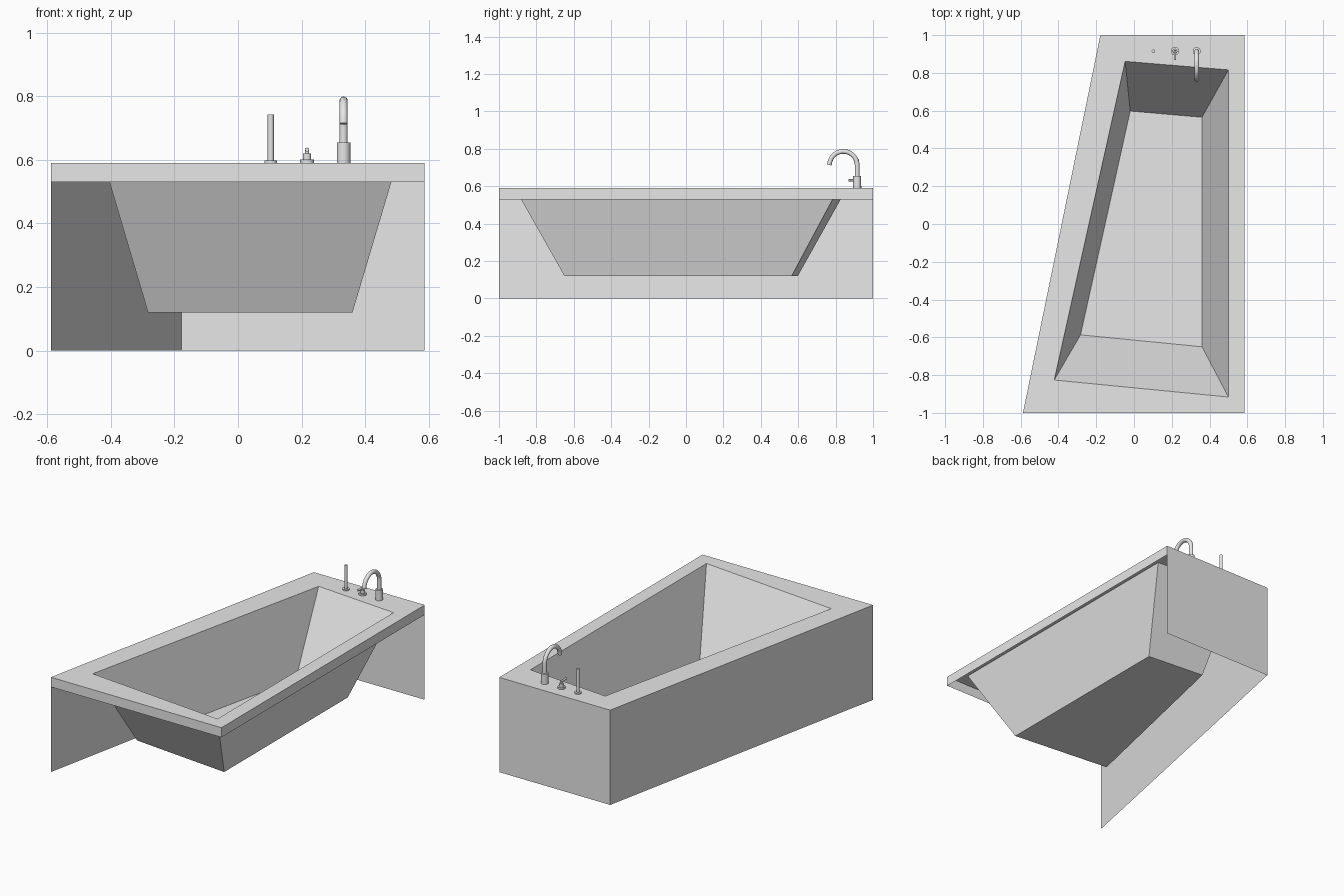
import bpy, bmesh, math
from mathutils import Vector

cube = bpy.data.objects.get("Cube")
if cube:
    bpy.data.objects.remove(cube, do_unlink=True)

RIM, SKIRT, FLOOR = 0.59, 0.53, 0.12
TAP_Y = 0.915

grey = bpy.data.materials.new("light grey")
grey.use_nodes = True
colour = (0.8, 0.8, 0.8, 1)
grey.diffuse_color = colour
grey.node_tree.nodes["Principled BSDF"].inputs["Base Color"].default_value = colour


def make_object(name, bm, smooth=False):
    mesh = bpy.data.meshes.new(name)
    bm.to_mesh(mesh)
    bm.free()
    mesh.materials.append(grey)
    obj = bpy.data.objects.new(name, mesh)
    bpy.context.collection.objects.link(obj)
    if smooth:
        bpy.ops.object.select_all(action='DESELECT')
        obj.select_set(True)
        bpy.context.view_layer.objects.active = obj
        bpy.ops.object.shade_smooth_by_angle(angle=math.radians(40))
    return obj


def loop(bm, corners, z):
    return [bm.verts.new((x, y, z)) for x, y in corners]


def bridge(bm, a, b):
    for i in range(4):
        j = (i + 1) % 4
        bm.faces.new((a[i], a[j], b[j], b[i]))


# corners run front right, front left, back left, back right
outer = [(-0.588, -1), (0.586, -1), (0.586, 1), (-0.178, 1)]
opening = [(-0.422, -0.826), (0.5, -0.916), (0.5, 0.816), (-0.047, 0.861)]
bottom = [(-0.283, -0.587), (0.36, -0.65), (0.36, 0.565), (-0.02, 0.598)]

# rim and sloping basin, one open shell
bm = bmesh.new()
rim = loop(bm, outer, RIM)
lip = loop(bm, opening, RIM)
base = loop(bm, bottom, FLOOR)
bridge(bm, rim, lip)
bridge(bm, lip, base)
bm.faces.new(base)
make_object("basin", bm)

# outer sides: short skirts at front and left, full panels at back and right
for i, (name, low) in enumerate((("front_skirt", SKIRT), ("left_skirt", SKIRT),
                                 ("back_panel", 0), ("right_panel", 0))):
    bm = bmesh.new()
    (x1, y1), (x2, y2) = outer[i], outer[(i + 1) % 4]
    bm.faces.new([bm.verts.new(p) for p in
                  ((x1, y1, low), (x2, y2, low), (x2, y2, RIM), (x1, y1, RIM))])
    make_object(name, bm)


def tube(name, path, sides=24):
    """Sweep a circle along (y, z, radius) stations lying in a plane of constant x."""
    x, stations = path
    bm = bmesh.new()
    rings = []
    for k, (y, z, r) in enumerate(stations):
        a, b = stations[max(k - 1, 0)], stations[min(k + 1, len(stations) - 1)]
        t = Vector((0, b[0] - a[0], b[1] - a[1])).normalized()
        n = Vector((0, t.z, -t.y))
        rings.append([bm.verts.new(Vector((x, y, z)) + r * (
            math.cos(2 * math.pi * s / sides) * Vector((1, 0, 0)) +
            math.sin(2 * math.pi * s / sides) * n)) for s in range(sides)])
    for a, b in zip(rings, rings[1:]):
        for s in range(sides):
            u = (s + 1) % sides
            bm.faces.new((a[s], a[u], b[u], b[s]))
    bm.faces.new(rings[0][::-1])
    bm.faces.new(rings[-1])
    bmesh.ops.recalc_face_normals(bm, faces=bm.faces[:])
    return make_object(name, bm, True)


def post(name, x, z0, z1, r):
    return tube(name, (x, [(TAP_Y, z0, r), (TAP_Y, z1, r)]))


# curved spout on its base
SX, R = 0.332, 0.074
post("spout_base", SX, RIM, 0.654, 0.021)
arc = [(TAP_Y, 0.65, 0.0125)]
for k in range(21):
    a = math.radians(168 * k / 20)
    arc.append((TAP_Y - R + R * math.cos(a), 0.712 + R * math.sin(a), 0.0125))
arc.append((arc[-1][0] - 0.003, arc[-1][1] - 0.014, 0.0125))
tube("spout", (SX, arc))

# mixer valve with a forward lever
VX = 0.217
post("valve_flange", VX, RIM, 0.6, 0.022)
post("valve_body", VX, 0.6, 0.62, 0.013)
post("valve_stem", VX, 0.62, 0.635, 0.006)
tube("valve_lever", (VX, [(0.921, 0.632, 0.006), (0.868, 0.632, 0.006)]), 16)

# hand shower
HX = 0.103
post("shower_flange", HX, RIM, 0.597, 0.02)
post("shower_handle", HX, 0.597, 0.742, 0.0095)
